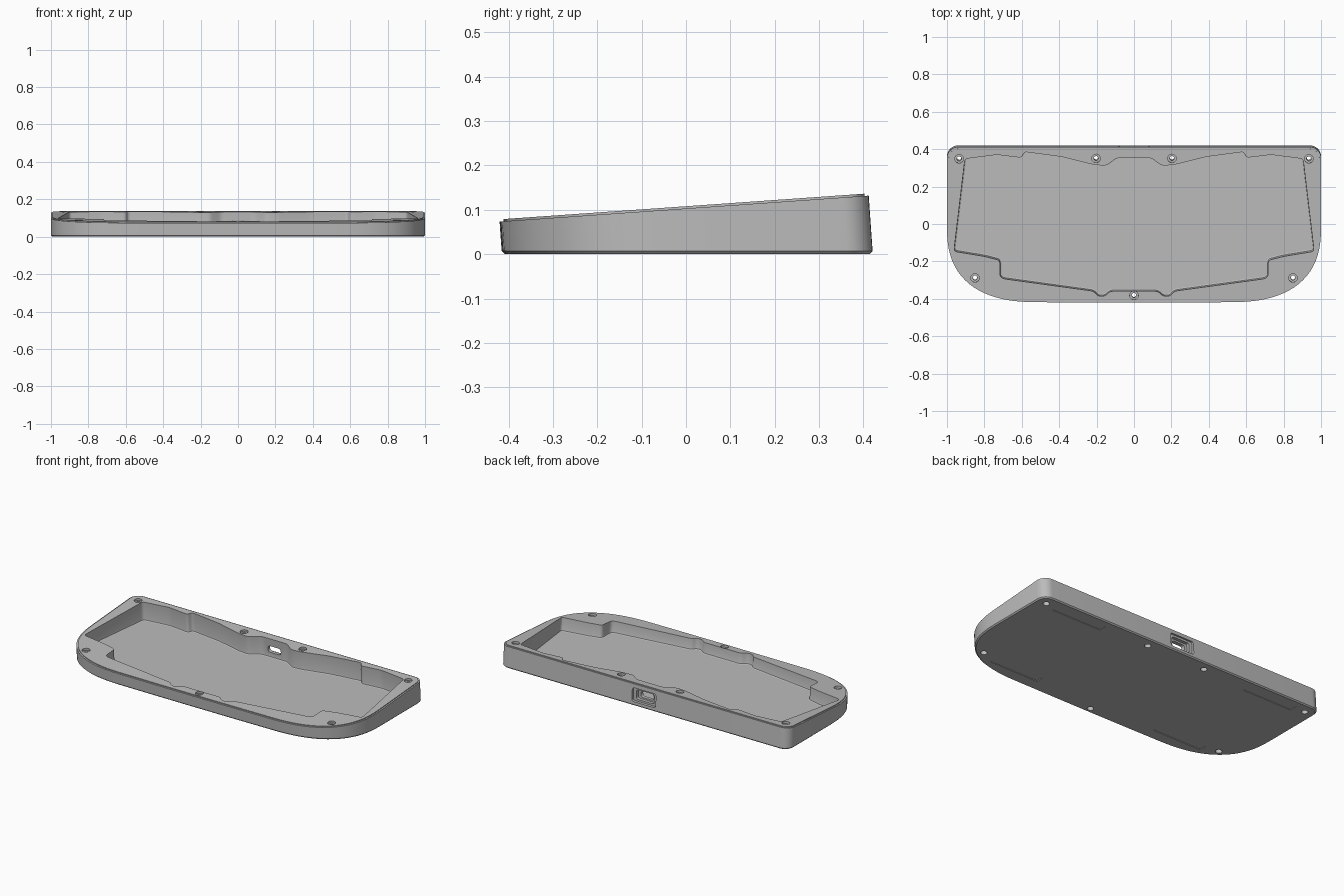
import bpy, bmesh, math
from mathutils import Vector

SLOPE = 0.07          # tilt of the top plane, and lean of the walls
TOP = 0.1025          # height of the outer rim at the middle

if "Cube" in bpy.data.objects:
    bpy.data.objects.remove(bpy.data.objects["Cube"], do_unlink=True)

grey = bpy.data.materials.new("matte grey")
grey.use_nodes = True
colour = (0.5, 0.5, 0.5, 1)
grey.diffuse_color = colour
grey.node_tree.nodes["Principled BSDF"].inputs["Base Color"].default_value = colour


def mirrored(half):
    """Close a right-hand half outline (front to back, counterclockwise)."""
    return half + [(-x, y) for x, y in reversed(half) if x > 1e-6]


def rounded(points, radius, steps=4):
    """Round every corner of a polygon with a small curve."""
    out = []
    for i, p in enumerate(points):
        p = Vector(p)
        a, b = Vector(points[i - 1]) - p, Vector(points[(i + 1) % len(points)]) - p
        s = p + a.normalized() * min(radius, a.length * 0.45)
        e = p + b.normalized() * min(radius, b.length * 0.45)
        for k in range(steps + 1):
            t = k / steps
            out.append(tuple(s * (1 - t) ** 2 + p * 2 * t * (1 - t) + e * t * t))
    return out


def inset(points, d):
    """Move a counterclockwise outline inward by d."""
    out = []
    for i, p in enumerate(points):
        p = Vector(p)
        a = (p - Vector(points[i - 1])).normalized()
        b = (Vector(points[(i + 1) % len(points)]) - p).normalized()
        n = Vector((-a.y - b.y, a.x + b.x)).normalized()
        out.append(tuple(p + n * d / max(0.5, n.dot(Vector((-a.y, a.x))))))
    return out


def loft(name, layers, place):
    """Skin a stack of (outline, level) layers; place maps them to space."""
    bm = bmesh.new()
    rings = [[bm.verts.new(place(x, y, lv)) for x, y in pts] for pts, lv in layers]
    for lo, hi in zip(rings, rings[1:]):
        for i in range(len(lo)):
            j = (i + 1) % len(lo)
            bm.faces.new((lo[i], lo[j], hi[j], hi[i]))
    bm.faces.new(list(reversed(rings[0])))
    bm.faces.new(rings[-1])
    bmesh.ops.recalc_face_normals(bm, faces=bm.faces)
    mesh = bpy.data.meshes.new(name)
    bm.to_mesh(mesh)
    bm.free()
    ob = bpy.data.objects.new(name, mesh)
    bpy.context.collection.objects.link(ob)
    mesh.materials.append(grey)
    return ob


def leaning(x, y, z):
    return (x, y - SLOPE * z, z)


def tilted(x, y, level):
    """Flat level, or with a string, an offset from the tilted top plane."""
    z = TOP + SLOPE * y + float(level) if isinstance(level, str) else level
    return leaning(x, y, z)


def circle(x, y, r, n=24):
    return [(x + r * math.cos(2 * math.pi * i / n), y + r * math.sin(2 * math.pi * i / n))
            for i in range(n)]


def cut(target, cutter):
    mod = target.modifiers.new("cut", 'BOOLEAN')
    mod.operation, mod.solver, mod.object = 'DIFFERENCE', 'EXACT', cutter
    bpy.context.view_layer.objects.active = target
    bpy.ops.object.modifier_apply(modifier=mod.name)
    bpy.data.objects.remove(cutter, do_unlink=True)


# Shell: broad front curves, tight back corners, chamfered foot, stepped rim
half = [(0, -0.415), (0.25, -0.4145)]
for i in range(21):
    t = math.pi / 2 * i / 20
    half.append((0.5 + 0.5 * max(0, math.sin(t)) ** 0.79,
                 -0.005 - 0.408 * max(0, math.cos(t)) ** 0.79))
for i in range(9):
    t = math.pi / 2 * i / 8
    half.append((0.94 + 0.06 * math.cos(t), 0.361 + 0.06 * math.sin(t)))
outline = mirrored(half)
lip = inset(outline, 0.009)
case = loft("keyboard_case_base", [
    (inset(outline, 0.007), 0.0), (outline, 0.007), (outline, "0"),
    (lip, "0"), (lip, "0.005")], tilted)

# Pocket with a softened floor edge
half = [(0.128, -0.361), (0.155, -0.388), (0.193, -0.388), (0.214, -0.361),
        (0.70, -0.294), (0.717, -0.28), (0.717, -0.195), (0.80, -0.174),
        (0.963, -0.147), (0.904, 0.35), (0.733, 0.372), (0.60, 0.356),
        (0.588, 0.388), (0.385, 0.361), (0.214, 0.318), (0.15, 0.313),
        (0.09, 0.356)]
pocket = rounded(mirrored([(x, y + 0.0075) for x, y in half]), 0.018)
cut(case, loft("pocket_cutter", [
    (inset(pocket, 0.008), 0.016), (inset(pocket, 0.002), 0.019),
    (pocket, 0.026), (pocket, 0.25)], leaning))

# Screw holes: counterbored on both ends
screws = [(0, -0.384)] + [(s * x, y) for s in (1, -1)
                          for x, y in ((0.935, 0.35), (0.203, 0.352), (0.85, -0.29))]
for x, y in screws:
    y += 0.0075
    wide, narrow, base = circle(x, y, 0.023), circle(x, y, 0.012), circle(x, y, 0.019)
    cut(case, loft("screw_cutter", [
        (base, -0.02), (base, 0.03), (narrow, 0.03), (narrow, "-0.008"),
        (wide, "-0.008"), (wide, "0.05")], tilted))

# Shallow foot recesses underneath
for s in (1, -1):
    for x, y in ((0.69, 0.35), (0.59, -0.31)):
        box = [(s * x + a * 0.17, y + b * 0.025)
               for a, b in ((-1, -1), (1, -1), (1, 1), (-1, 1))]
        cut(case, loft("foot_cutter", [(box, -0.02), (box, 0.004)], leaning))


# Cable port through the back wall, with a stepped surround
def slot(w, h, r):
    return rounded([(-w, -h), (w, -h), (w, h), (-w, h)], r)


def backward(x, z, y):
    return (x, y, 0.066 + z)


outer, middle, port = slot(0.082, 0.042, 0.015), slot(0.062, 0.030, 0.015), slot(0.045, 0.02, 0.019)
cut(case, loft("port_cutter", [
    (port, 0.3), (port, 0.382), (middle, 0.382), (middle, 0.402),
    (outer, 0.402), (outer, 0.5)], backward))

# Shading
bpy.ops.object.select_all(action='DESELECT')
case.select_set(True)
bpy.context.view_layer.objects.active = case
bpy.ops.object.shade_smooth_by_angle(angle=math.radians(25))
